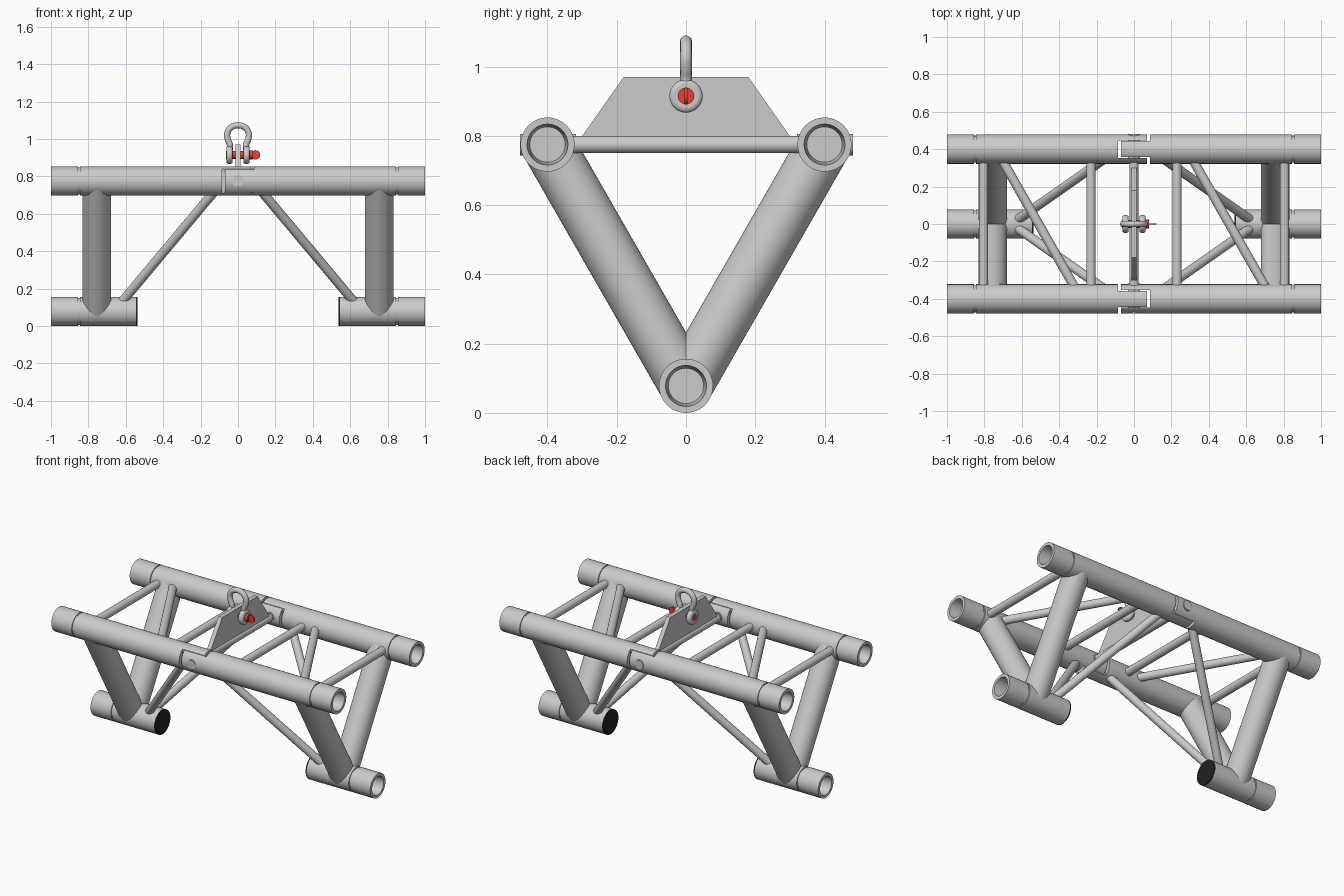
import bpy, bmesh, math
from mathutils import Vector, Matrix

if "Cube" in bpy.data.objects:
    bpy.data.objects.remove(bpy.data.objects["Cube"])

R, TOP, BOT, YC = 0.078, 0.775, 0.078, 0.40   # chord radius and chord centre lines
BRACE = 0.025


def material(name, color):
    m = bpy.data.materials.new(name)
    m.diffuse_color = color
    m.use_nodes = True
    m.node_tree.nodes["Principled BSDF"].inputs["Base Color"].default_value = m.diffuse_color
    return m


red = material("red_paint", (0.75, 0.06, 0.04, 1))
black = material("black_plastic", (0.015, 0.015, 0.015, 1))


def finish(name, bm, mat=None):
    bmesh.ops.recalc_face_normals(bm, faces=bm.faces)
    me = bpy.data.meshes.new(name)
    bm.to_mesh(me)
    bm.free()
    ob = bpy.data.objects.new(name, me)
    bpy.context.collection.objects.link(ob)
    if mat:
        me.materials.append(mat)
    return ob


def tube(name, a, b, r, mat=None, seg=32, bevel=0):
    a, b = Vector(a), Vector(b)
    d = b - a
    bm = bmesh.new()
    mx = Matrix.Translation((a + b) / 2) @ d.to_track_quat('Z', 'Y').to_matrix().to_4x4()
    bmesh.ops.create_cone(bm, cap_ends=True, segments=seg, radius1=r, radius2=r,
                          depth=d.length, matrix=mx)
    ob = finish(name, bm, mat)
    if bevel:
        mod = ob.modifiers.new("round", 'BEVEL')
        mod.width, mod.segments, mod.limit_method = bevel, 3, 'ANGLE'
    return ob


def lathe_x(name, profile, y, z, side, seg=48):
    """Spin (x, radius) points about a line along x; side mirrors in x."""
    bm = bmesh.new()
    rings = []
    for x, r in profile:
        if r == 0:
            rings.append([bm.verts.new((side * x, y, z))] * seg)
        else:
            rings.append([bm.verts.new((side * x, y + r * math.cos(t), z + r * math.sin(t)))
                          for t in (2 * math.pi * i / seg for i in range(seg))])
    for p, q in zip(rings, rings[1:]):
        for i in range(seg):
            j = (i + 1) % seg
            bm.faces.new(list(dict.fromkeys((p[i], p[j], q[j], q[i]))))
    return finish(name, bm)


def chord(name, x0, y, z, side):
    # grooved tube with a tapered socket in its outer end
    return lathe_x(name, [(x0, 0), (x0, R), (0.846, R), (0.846, R - 0.006), (0.855, R - 0.006),
                          (0.855, R), (1, R), (1, 0.059), (0.90, 0.051), (0.90, 0)], y, z, side)


def slab(name, x0, x1, y, lo, hi):
    """Slice of a top chord kept between y + lo and y + hi."""
    bm = bmesh.new()
    mx = Matrix.Translation(((x0 + x1) / 2, y, TOP)) @ Matrix.Rotation(math.pi / 2, 4, 'Y')
    bmesh.ops.create_cone(bm, cap_ends=True, segments=48, radius1=R, radius2=R,
                          depth=x1 - x0, matrix=mx)
    for off, n in ((lo, -1), (hi, 1)):
        if abs(off) < R:
            r = bmesh.ops.bisect_plane(bm, geom=bm.verts[:] + bm.edges[:] + bm.faces[:],
                                       plane_co=(0, y + off, 0), plane_no=(0, n, 0),
                                       clear_outer=True)
            edges = [e for e in r["geom_cut"] if isinstance(e, bmesh.types.BMEdge)]
            bmesh.ops.edgeloop_fill(bm, edges=edges)
    return finish(name, bm)


# Top chords, each with a fork and tongue hinge in the middle
for s in (-1, 1):
    y = s * YC
    for side in (-1, 1):
        chord("top_chord", 0.086, y, TOP, side)
    f = -s                                     # fork grows from this x side
    span = lambda a, b: sorted((f * a, f * b))
    slab("hinge_tine", *span(0.086, -0.07), y, 0.046, 1)
    slab("hinge_tine", *span(0.086, -0.07), y, -1, -0.046)
    slab("hinge_tongue", *span(-0.086, 0.07), y, -0.043, 0.043)
    tube("hinge_pin", (0, y - 0.079, TOP), (0, y + 0.082, TOP), 0.031)

# Bottom chord stubs, inner caps, legs and sloping braces
for side in (-1, 1):
    chord("bottom_chord", 0.545, 0, BOT, side)
    tube("inner_cap", (side * 0.538, 0, BOT), (side * 0.546, 0, BOT), R, black, 48)
    for s in (-1, 1):
        tube("leg", (side * 0.755, 0, BOT), (side * 0.755, s * YC, TOP), R - 0.001, seg=48)
        tube("sloping_brace", (side * 0.655, 0, BOT + 0.01),
             (side * 0.105, s * 0.385, TOP - 0.03), BRACE)
    # Flat bracing between the top chords
    for x in (0.23, 0.805):
        tube("cross_brace", (side * x, -0.36, TOP), (side * x, 0.36, TOP), BRACE)
    c = side * 0.51
    tube("diagonal_brace", (c - 0.205, 0.36, TOP), (c + 0.205, -0.36, TOP), BRACE)

# Centre bar and lifting plate
tube("centre_bar", (0, -0.36, TOP), (0, 0.36, TOP), BRACE)
bm = bmesh.new()
face = bm.faces.new([bm.verts.new((-0.014, y, z)) for y, z in
                     ((-0.31, 0.785), (0.31, 0.785), (0.18, 0.97), (-0.18, 0.97))])
ext = bmesh.ops.extrude_face_region(bm, geom=[face])
bmesh.ops.translate(bm, vec=(0.028, 0, 0),
                    verts=[v for v in ext["geom"] if isinstance(v, bmesh.types.BMVert)])
finish("lifting_plate", bm)

# Shackle bow
PZ = 0.915
half = [(0.045, PZ + 0.02), (0.043, 0.965), (0.055, 1.0), (0.057, 1.03), (0.036, 1.063)]
path = half + [(0, 1.073)] + [(-x, z) for x, z in reversed(half)]
cu = bpy.data.curves.new("shackle_bow", 'CURVE')
cu.dimensions = '3D'
cu.bevel_depth, cu.bevel_resolution, cu.resolution_u = 0.017, 5, 8
cu.use_fill_caps = True
sp = cu.splines.new('BEZIER')
sp.bezier_points.add(len(path) - 1)
for bp, (x, z) in zip(sp.bezier_points, path):
    bp.co = (x, 0, z)
    bp.handle_left_type = bp.handle_right_type = 'AUTO'
bow = bpy.data.objects.new("shackle_bow", cu)
bpy.context.collection.objects.link(bow)
bpy.context.view_layer.objects.active = bow
bow.select_set(True)
bpy.ops.object.convert(target='MESH')

# Shackle eyes and red screw pin with a flat thumb tab
for s in (-1, 1):
    tube("shackle_eye", (s * 0.029, 0, PZ), (s * 0.062, 0, PZ), 0.048, bevel=0.012)
tube("shackle_pin", (-0.064, 0, PZ), (0.07, 0, PZ), 0.021, red)
tube("pin_collar", (0.06, 0, PZ), (0.08, 0, PZ), 0.024, red)
tube("pin_tab", (0.094, -0.004, PZ), (0.094, 0.004, PZ), 0.025, red)

# Smooth round surfaces, keep edges sharp
for ob in bpy.context.scene.objects:
    ob.select_set(ob.type == 'MESH')
bpy.ops.object.shade_smooth_by_angle(angle=math.radians(35))
